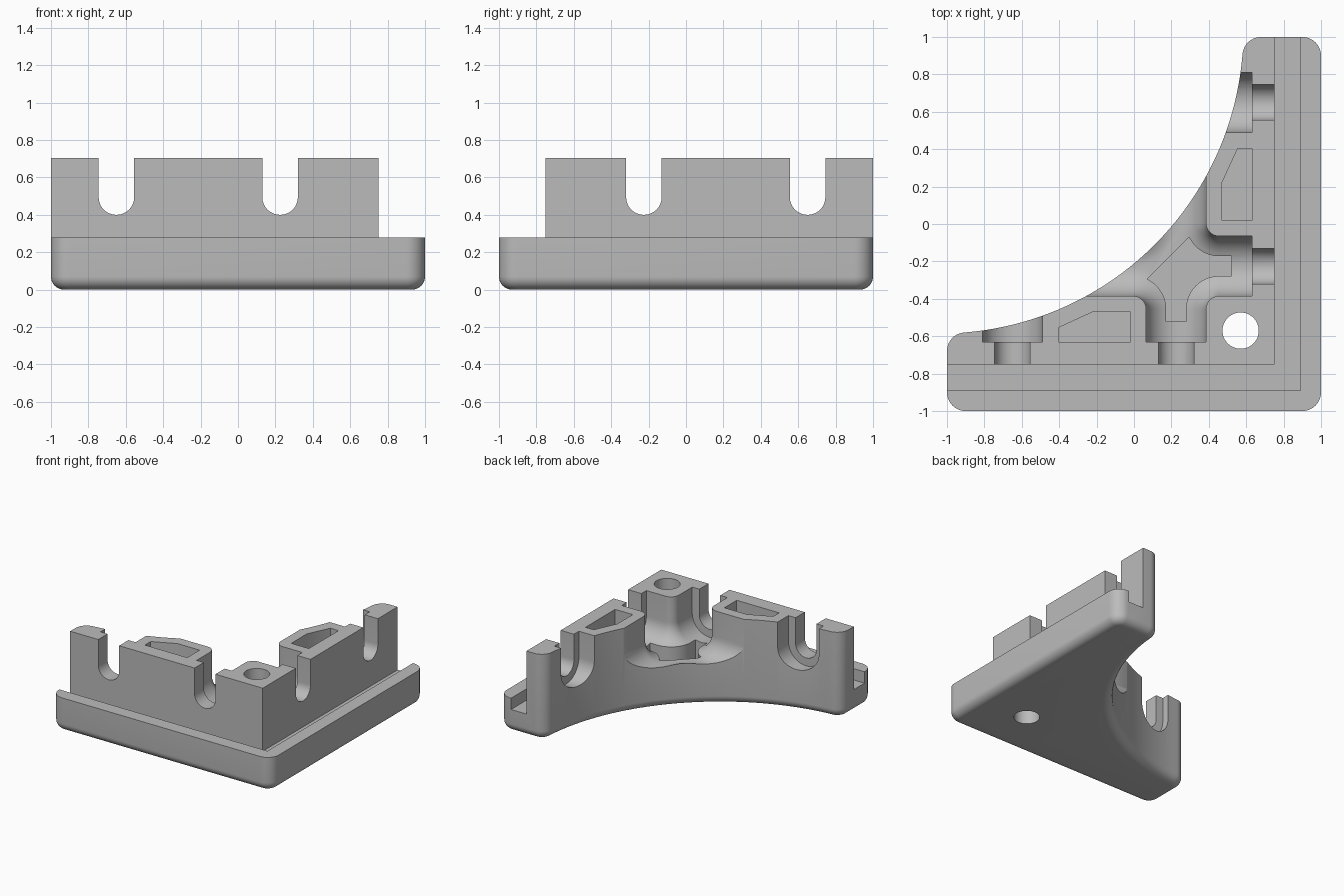
import bpy, bmesh
from math import sin, cos, pi, radians, sqrt

if "Cube" in bpy.data.objects:
    bpy.data.objects.remove(bpy.data.objects["Cube"], do_unlink=True)

TOP, RIM, GROOVE = 0.705, 0.28, 0.187    # heights
WALL, LIP = 0.75, 0.89                   # wall face and lip inner face
ARC_C, ARC_R, CORNER = 1.035, 1.62, 0.1  # concave side and corner radius
SLOT_Z, SLOT_R, WIDE_R = 0.495, 0.095, 0.16
BACK = 0.63                              # where narrow slots widen
CROSS = 0.225                            # slot crossing at (CROSS, -CROSS)
REACH = 0.23                             # crossing centre to fillet centres
HIGH = 0.9

grey = bpy.data.materials.new("plain_grey")
grey.use_nodes = True
grey.diffuse_color = (0.5, 0.5, 0.5, 1)
grey.node_tree.nodes["Principled BSDF"].inputs["Base Color"].default_value = (0.5, 0.5, 0.5, 1)


def arc(cx, cy, r, a, b, n=10):
    steps = [radians(a + (b - a) * i / n) for i in range(n + 1)]
    return [(cx + r * cos(t), cy + r * sin(t)) for t in steps]


def swap(points):
    """Mirror plan points across the diagonal, keeping loop order usable."""
    return [(-y, -x) for x, y in reversed(points)]


def loft(name, loops):
    """Solid through matching closed loops of 3D points."""
    bm = bmesh.new()
    rings = [[bm.verts.new(p) for p in loop] for loop in loops]
    n = len(rings[0])
    for low, up in zip(rings, rings[1:]):
        for i in range(n):
            j = (i + 1) % n
            bm.faces.new((low[i], low[j], up[j], up[i]))
    bm.faces.new(rings[0][::-1])
    bm.faces.new(rings[-1])
    bmesh.ops.recalc_face_normals(bm, faces=bm.faces)
    mesh = bpy.data.meshes.new(name)
    bm.to_mesh(mesh)
    bm.free()
    mesh.materials.append(grey)
    obj = bpy.data.objects.new(name, mesh)
    bpy.context.collection.objects.link(obj)
    return obj


def at(points, z):
    return [(x, y, z) for x, y in points]


def prism(name, points, z0, z1=HIGH):
    return loft(name, [at(points, z0), at(points, z1)])


def outline(d):
    """Plan of the corner block, inset by d."""
    r, e = CORNER - d, 1 - CORNER
    tip = -ARC_C + sqrt((ARC_R + CORNER) ** 2 - (ARC_C - e) ** 2)
    t = (ARC_C - e) / (ARC_R + CORNER) * 180 / pi
    arm_end = arc(tip, e, r, 90, 180 - t, 10)
    curve = arc(-ARC_C, ARC_C, ARC_R + d, -t, -90 + t, 64)[1:-1]
    return (arc(-e, -e, r, 180, 270) + arc(e, -e, r, 270, 360)
            + arc(e, e, r, 0, 90) + arm_end + curve + swap(arm_end))


# Main block with a rounded lower edge
ROUND = 0.07
levels = [(ROUND * (1 - sin(a)), ROUND * (1 - cos(a)))
          for a in [i * pi / 16 for i in range(9)]]
block = loft("corner_block", [at(outline(d), z) for d, z in levels] + [at(outline(0), TOP)])

cutters = []


def l_strip(name, inner, outer, z):
    side = [(inner, 1.3), (inner, -inner), (-1.3, -inner),
            (-1.3, -outer), (outer, -outer), (outer, 1.3)]
    cutters.append(prism(name, side, z))


# Outer step and the groove behind the lip
l_strip("step_cutter", WALL, 1.3, RIM)
l_strip("groove_cutter", WALL, LIP, GROOVE)


def slot(name, x, r, y0, y1):
    """U-shaped slot through one arm, repeated on the other arm."""
    profile = [(x + r, HIGH), (x - r, HIGH)] + arc(x, SLOT_Z, r, 180, 360, 24)
    for suffix, place in (("front", lambda u, y, z: (u, y, z)),
                          ("side", lambda u, y, z: (-y, -u, z))):
        cutters.append(loft(name + "_" + suffix,
                            [[place(u, y, z) for u, z in profile] for y in (y0, y1)]))


for label, x in (("end", -0.65), ("inner", CROSS)):
    slot(label + "_slot_cutter", x, SLOT_R, -0.82, -0.6)
slot("end_wide_slot_cutter", -0.65, WIDE_R, -BACK, -0.3)


# Crossing wide slots, blended into one round-bottomed basin
def crossing(w):
    c, k, r, far = CROSS, REACH, REACH - w, 0.7
    return ([(c - w, -BACK), (c + w, -BACK)] + arc(c + k, -c - k, r, 180, 90)
            + [(BACK, -c - w), (BACK, -c + w)] + arc(c + k, -c + k, r, 270, 180)
            + [(c + w, far), (c - w, far)] + arc(c - k, -c + k, r, 360, 270)
            + [(-far, -c + w), (-far, -c - w)] + arc(c - k, -c - k, r, 90, 0))


bowl = [(WIDE_R * sin(a), SLOT_Z - WIDE_R * cos(a))
        for a in [radians(5 + 85 * i / 12) for i in range(13)]]
cutters.append(loft("basin_cutter", [at(crossing(w), z) for w, z in bowl]
                    + [at(crossing(WIDE_R), HIGH)]))

# Star-shaped recess in the basin floor
w, end = 0.053, 0.52
r = REACH - w
half = [(end, -CROSS + w)] + arc(CROSS + REACH, REACH - CROSS, r, 270, 205)
star = (half + swap(half) + [(CROSS + w, -end)]
        + arc(CROSS + REACH, -CROSS - REACH, r, 180, 90) + [(end, -CROSS - w)])
cutters.append(prism("star_cutter", star, GROOVE, 0.6))

# Hollows in the two wall blocks
hollow = [(-0.405, -0.63), (-0.02, -0.63), (-0.02, -0.47), (-0.22, -0.47), (-0.405, -0.555)]
cutters.append(prism("front_hollow_cutter", hollow, GROOVE))
cutters.append(prism("side_hollow_cutter", swap(hollow), GROOVE))

# Screw hole
cutters.append(prism("hole_cutter", arc(0.57, -0.57, 0.097, 0, 352.5, 47), -0.2))

# Carve the block
bpy.ops.object.select_all(action="DESELECT")
bpy.context.view_layer.objects.active = block
block.select_set(True)
for cutter in cutters:
    cutter.hide_render = True
    mod = block.modifiers.new(cutter.name, "BOOLEAN")
    mod.operation = "DIFFERENCE"
    mod.solver = "EXACT"
    mod.object = cutter
    bpy.ops.object.modifier_apply(modifier=mod.name)
    bpy.data.objects.remove(cutter, do_unlink=True)

bpy.ops.object.shade_smooth_by_angle(angle=radians(30))
